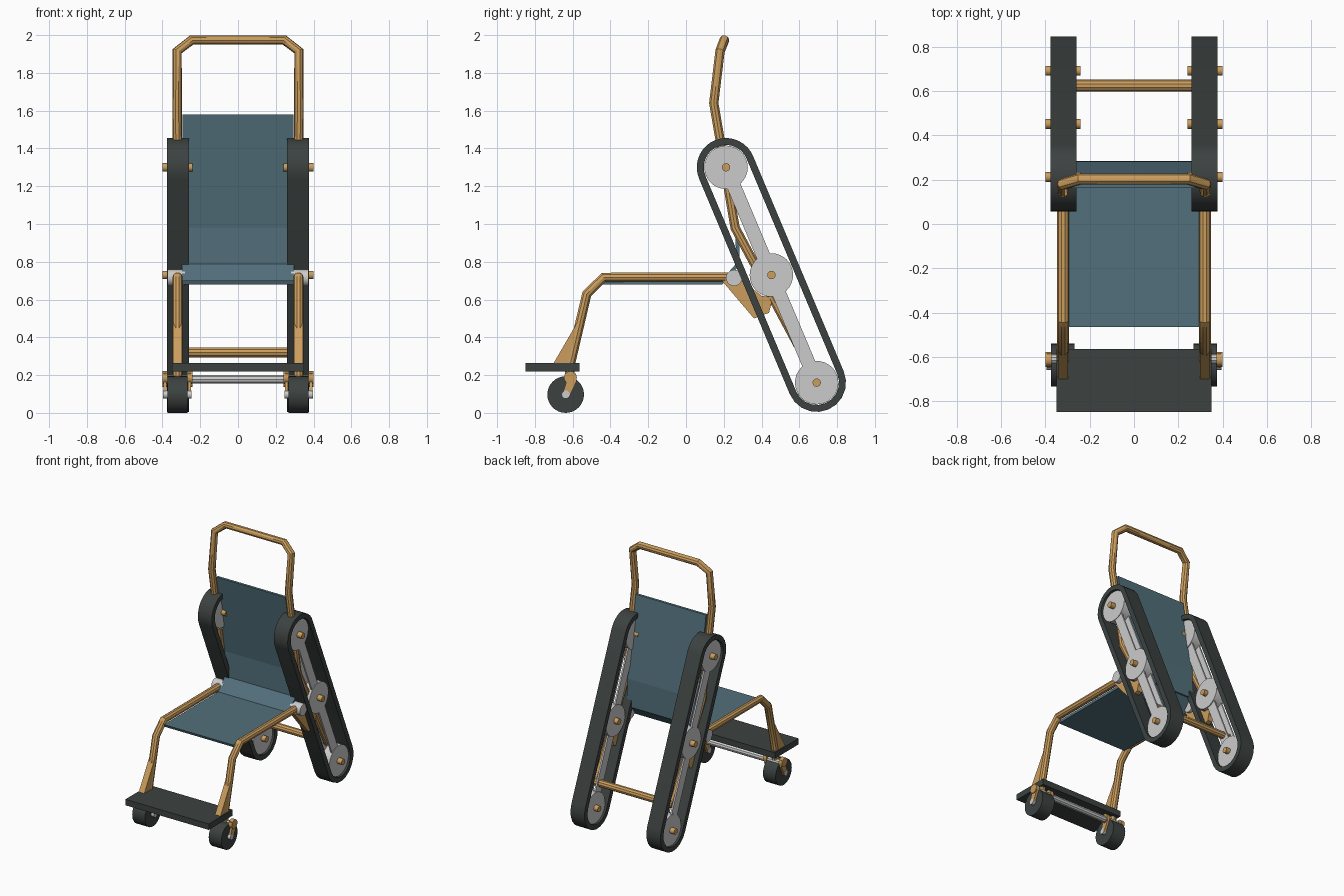
import bpy, bmesh
from math import sin, cos, pi, atan2
from mathutils import Vector

if "Cube" in bpy.data.objects:
    bpy.data.objects.remove(bpy.data.objects["Cube"])


def mat(name, rgb):
    m = bpy.data.materials.new(name)
    m.diffuse_color = (*rgb, 1)
    m.use_nodes = True
    m.node_tree.nodes["Principled BSDF"].inputs["Base Color"].default_value = m.diffuse_color
    return m


ORANGE = mat("frame_paint", (0.60, 0.34, 0.11))
TEAL = mat("fabric", (0.085, 0.16, 0.20))
DARK = mat("rubber", (0.045, 0.055, 0.053))


def finish(name, bm, material=None, smooth=False):
    bmesh.ops.recalc_face_normals(bm, faces=bm.faces)
    me = bpy.data.meshes.new(name)
    bm.to_mesh(me)
    bm.free()
    ob = bpy.data.objects.new(name, me)
    bpy.context.collection.objects.link(ob)
    if material:
        me.materials.append(material)
    if smooth:
        bpy.ops.object.select_all(action='DESELECT')
        bpy.context.view_layer.objects.active = ob
        ob.select_set(True)
        bpy.ops.object.shade_smooth_by_angle(angle=0.6)
    return ob


def prism(name, pts, x0, x1, material=None, smooth=False):
    """Extrude a (y, z) outline along x."""
    bm = bmesh.new()
    f = bm.faces.new([bm.verts.new((x0, y, z)) for y, z in pts])
    ext = bmesh.ops.extrude_face_region(bm, geom=[f])
    bmesh.ops.translate(bm, vec=(x1 - x0, 0, 0),
                        verts=[v for v in ext["geom"] if isinstance(v, bmesh.types.BMVert)])
    return finish(name, bm, material, smooth)


def disc(name, c, r, x0, x1, material=None, n=32):
    pts = [(c[0] + r * cos(2 * pi * i / n), c[1] + r * sin(2 * pi * i / n)) for i in range(n)]
    return prism(name, pts, x0, x1, material, True)


def ring(name, outer, inner, x0, x1, material):
    """Closed band between two matching (y, z) outlines."""
    bm = bmesh.new()
    loops = [[bm.verts.new((x, y, z)) for y, z in pts]
             for pts, x in ((outer, x0), (outer, x1), (inner, x1), (inner, x0))]
    n = len(outer)
    for a in range(4):
        p, q = loops[a], loops[(a + 1) % 4]
        for i in range(n):
            j = (i + 1) % n
            bm.faces.new((p[i], p[j], q[j], q[i]))
    return finish(name, bm, material, True)


def tube(name, pts, r, material=None):
    """Round tube along a polyline."""
    cu = bpy.data.curves.new(name, 'CURVE')
    cu.dimensions = '3D'
    cu.bevel_depth = r
    cu.bevel_resolution = 3
    cu.use_fill_caps = True
    sp = cu.splines.new('POLY')
    sp.points.add(len(pts) - 1)
    for p, co in zip(sp.points, pts):
        p.co = (*co, 1)
    tmp = bpy.data.objects.new(name + "_path", cu)
    bpy.context.collection.objects.link(tmp)
    dg = bpy.context.evaluated_depsgraph_get()
    bm = bmesh.new()
    me = bpy.data.meshes.new_from_object(tmp.evaluated_get(dg))
    bm.from_mesh(me)
    bpy.data.objects.remove(tmp)
    bpy.data.meshes.remove(me)
    return finish(name, bm, material, True)


def sheet(path, t):
    """Thicken a (y, z) polyline into an outline."""
    return path + [(y + t[0], z + t[1]) for y, z in reversed(path)]


TOP, MID, LOW = (0.212, 1.30), (0.452, 0.73), (0.692, 0.16)
ANG = atan2(TOP[1] - LOW[1], TOP[0] - LOW[0])


def belt_outline(r):
    """Stadium around the top and bottom wheels, flattened where it meets the floor."""
    pts = []
    for c, start, n in ((TOP, ANG - pi / 2, 18), (LOW, ANG + pi / 2, 10)):
        for i in range(n + 1):
            a = start + pi * i / n
            pts.append((c[0] + r * cos(a), max(c[1] + r * sin(a), 0.155 - r)))
    return pts


# Push handle and back tubes, one continuous hoop
side = [(0.32, 0.62, 0.31), (0.32, 0.26, 0.98), (0.322, 0.147, 1.64),
        (0.322, 0.18, 1.915), (0.245, 0.203, 1.974)]
tube("push_handle_frame", side + [(-x, y, z) for x, y, z in reversed(side)], 0.026, ORANGE)
tube("rear_crossbar", [(-0.33, 0.625, 0.32), (0.33, 0.625, 0.32)], 0.027, ORANGE)

# Seat and back fabric
prism("seat", sheet([(-0.465, 0.70), (0.185, 0.70), (0.27, 0.795)], (0.008, -0.02)),
      -0.297, 0.297, TEAL)
prism("backrest", sheet([(0.162, 1.58), (0.262, 0.98), (0.265, 0.77)], (0.02, 0)),
      -0.295, 0.295, TEAL)

# Footplate and caster crossbar
prism("footplate", [(-0.85, 0.22), (-0.565, 0.22), (-0.565, 0.265), (-0.85, 0.265)],
      -0.35, 0.35, DARK)
tube("caster_crossbar", [(-0.38, -0.61, 0.178), (0.38, -0.61, 0.178)], 0.024)

for s, tag in ((-1, "left"), (1, "right")):
    # Seat rail running down into the front leg
    tube("seat_rail_leg_" + tag, [(s * 0.32, y, z) for y, z in
         ((0.25, 0.718), (-0.435, 0.718), (-0.525, 0.63), (-0.615, 0.25), (-0.615, 0.17))],
         0.027, ORANGE)
    disc("seat_pivot_" + tag, (0.255, 0.715), 0.043, s * 0.28, s * 0.372)
    prism("seat_bracket_" + tag, [(0.19, 0.70), (0.36, 0.50), (0.44, 0.53), (0.46, 0.61),
                                  (0.40, 0.62), (0.30, 0.70)], s * 0.30, s * 0.34, ORANGE)
    prism("footplate_bracket_" + tag, [(-0.575, 0.48), (-0.70, 0.265), (-0.60, 0.265)],
          s * 0.297, s * 0.343, ORANGE)

    # Caster with fork
    disc("caster_wheel_" + tag, (-0.637, 0.097), 0.097, s * 0.268, s * 0.374, DARK)
    disc("caster_axle_" + tag, (-0.637, 0.097), 0.022, s * 0.245, s * 0.396, None, 16)
    for x0, x1, k in ((0.248, 0.264, "inner"), (0.378, 0.394, "outer")):
        prism(f"caster_fork_{k}_{tag}", [(-0.64, 0.21), (-0.585, 0.21), (-0.58, 0.165),
                                         (-0.618, 0.085), (-0.655, 0.095), (-0.635, 0.16)],
              s * x0, s * x1, ORANGE)
        disc(f"caster_boss_{k}_{tag}", (-0.612, 0.187), 0.034, s * (x0 - 0.006),
             s * (x1 + 0.006), ORANGE, 16)

    # Climbing track: belt, wheels, hubs and link bar
    ring("track_belt_" + tag, belt_outline(0.155), belt_outline(0.118),
         s * 0.26, s * 0.377, DARK)
    for c, k in ((TOP, "top"), (MID, "middle"), (LOW, "bottom")):
        disc(f"track_wheel_{k}_{tag}", c, 0.115, s * 0.275, s * 0.362)
        disc(f"track_hub_{k}_{tag}", c, 0.022, s * 0.242, s * 0.40, ORANGE, 16)
    u = Vector((TOP[0] - LOW[0], TOP[1] - LOW[1])).normalized()
    w = Vector((-u.y, u.x)) * 0.037
    a, b = Vector(TOP), Vector(LOW)
    for x0, x1, k in ((0.282, 0.294, "inner"), (0.346, 0.358, "outer")):
        prism(f"track_link_{k}_{tag}", [tuple(p) for p in (a + w, b + w, b - w, a - w)],
              s * x0, s * x1)
